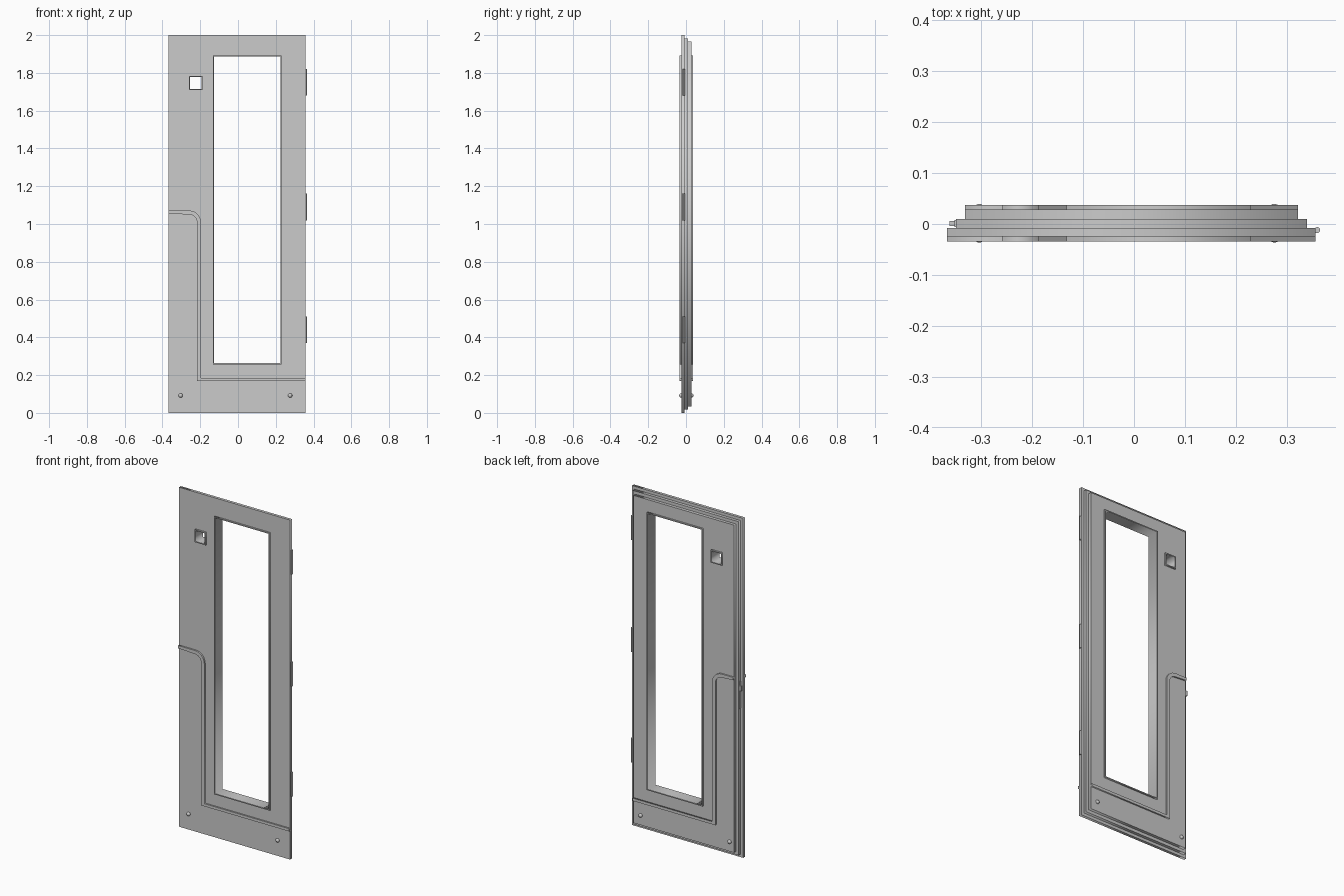
import bpy, math

if "Cube" in bpy.data.objects:
    bpy.data.objects.remove(bpy.data.objects["Cube"])


def rect(x0, x1, z0, z1):
    return [(x0, z0), (x1, z0), (x1, z1), (x0, z1)]


def plate(name, loops, y0, y1):
    """Filled outline (first loop) with holes (other loops), y0 to y1 deep."""
    cu = bpy.data.curves.new(name, 'CURVE')
    cu.dimensions = '2D'
    cu.fill_mode = 'BOTH'
    cu.extrude = (y1 - y0) / 2
    for pts in loops:
        sp = cu.splines.new('POLY')
        sp.points.add(len(pts) - 1)
        for p, (x, z) in zip(sp.points, pts):
            p.co = (x, z, 0, 1)
        sp.use_cyclic_u = True
    ob = bpy.data.objects.new(name, cu)
    bpy.context.collection.objects.link(ob)
    ob.rotation_euler.x = math.pi / 2
    ob.location.y = (y0 + y1) / 2
    bpy.ops.object.select_all(action='DESELECT')
    ob.select_set(True)
    bpy.context.view_layer.objects.active = ob
    bpy.ops.object.convert(target='MESH')
    return ob


def box(name, x0, x1, y0, y1, z0, z1):
    bpy.ops.mesh.primitive_cube_add(
        size=1, location=((x0 + x1) / 2, (y0 + y1) / 2, (z0 + z1) / 2))
    ob = bpy.context.object
    ob.name = name
    ob.scale = (x1 - x0, y1 - y0, z1 - z0)


def arc(cx, cz, r, a0, a1, n=8):
    steps = [math.radians(a0 + (a1 - a0) * i / n) for i in range(n + 1)]
    return [(cx + r * math.cos(a), cz + r * math.sin(a)) for a in steps]


def trim_outline(left, right):
    """Strip across the lock side, round the corner, down and to the hinges."""
    cx, cz = -0.258, 1.009
    return ([(left, 1.071)] + arc(cx, cz, 0.062, 90, 0)
            + [(-0.196, 0.185), (right, 0.185), (right, 0.169), (-0.217, 0.169)]
            + arc(cx, cz, 0.041, 0, 90) + [(left, 1.055)])


# openings: (outer frame edge, inner frame edge)
window = (-0.133, 0.230, 0.257, 1.893)
peephole = (-0.259, -0.187, 1.709, 1.784)
FRAME = 0.006


def inner(r):
    return rect(r[0] + FRAME, r[1] - FRAME, r[2] + FRAME, r[3] - FRAME)


# stepped door leaf: three layers
layers = [("front_panel", (-0.367, 0.357, 0.0, 2.0), -0.025, -0.008),
          ("middle_panel", (-0.350, 0.340, 0.017, 1.983), -0.008, 0.010),
          ("back_panel", (-0.332, 0.322, 0.035, 1.965), 0.010, 0.028)]
for name, size, y0, y1 in layers:
    plate(name, [rect(*size), inner(window), inner(peephole)], y0, y1)

# raised frames, trim strips and rivets on both faces
for side, y0, y1, left, right, surf in (
        ("front", -0.034, -0.025, -0.367, 0.357, -0.025),
        ("back", 0.028, 0.037, -0.332, 0.322, 0.028)):
    plate(side + "_window_frame", [rect(*window), inner(window)], y0, y1)
    plate(side + "_peephole_frame", [rect(*peephole), inner(peephole)], y0, y1)
    plate(side + "_trim_strip", [trim_outline(left, right)], y0, y1)
    for x in (-0.304, 0.276):
        bpy.ops.mesh.primitive_uv_sphere_add(
            segments=16, ring_count=8, radius=0.0115, location=(x, surf, 0.092))
        bpy.context.object.name = side + "_rivet"
        bpy.ops.object.shade_smooth_by_angle()

# hinge barrels
for z in (0.44, 1.09, 1.75):
    bpy.ops.mesh.primitive_cylinder_add(
        vertices=12, radius=0.006, depth=0.142, location=(0.360, -0.012, z))
    bpy.context.object.name = "hinge"
    bpy.ops.object.shade_smooth_by_angle()

# lock plate and bolt on the stepped edge
box("lock_plate", -0.353, -0.345, -0.006, 0.008, 0.88, 1.04)
box("lock_bolt", -0.363, -0.345, -0.004, 0.006, 0.985, 1.015)
